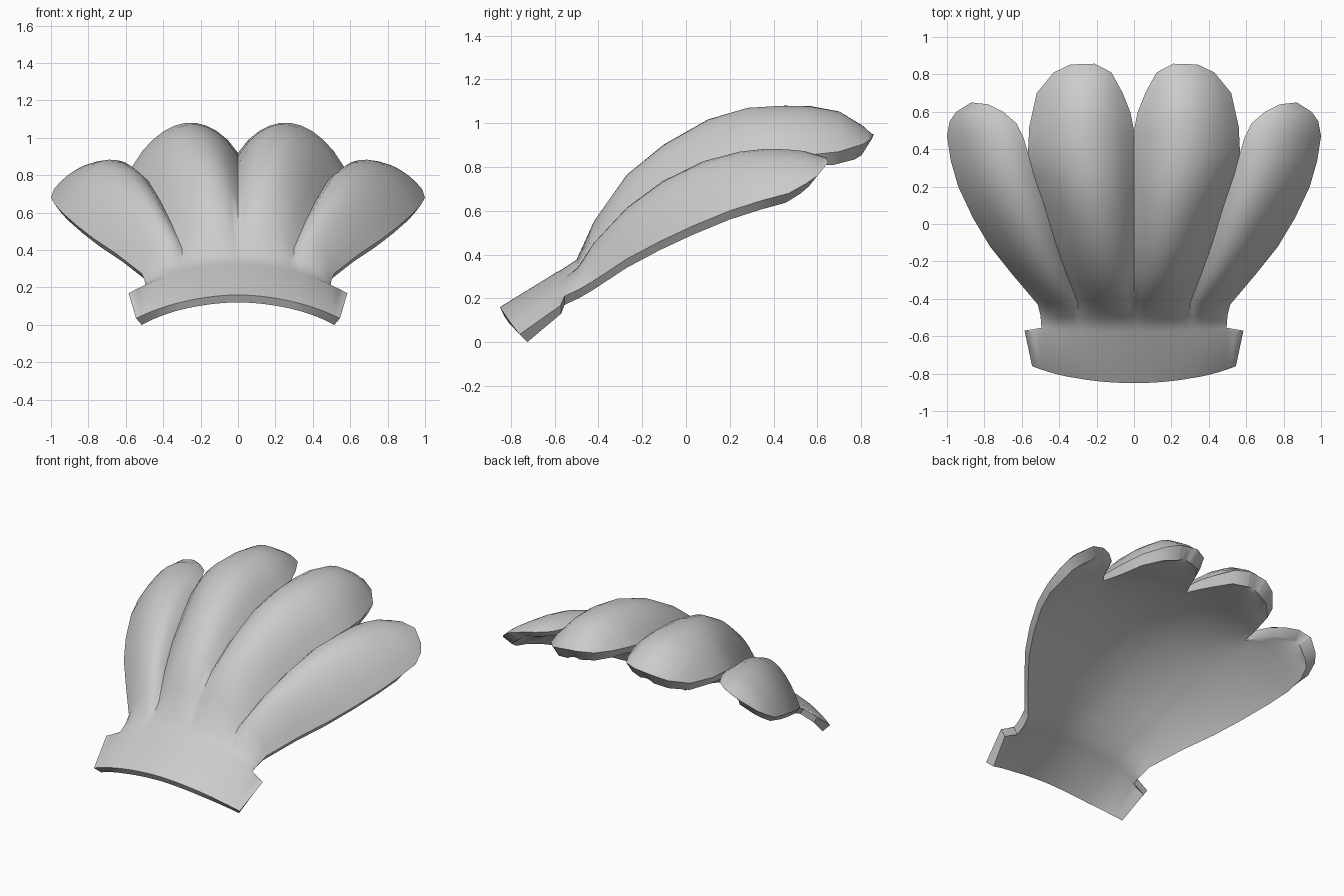
import bpy, bmesh
from mathutils import Vector as V

if "Cube" in bpy.data.objects:
    bpy.data.objects.remove(bpy.data.objects["Cube"])

N = 10  # columns across each finger

# Edge points (x, y, z): centre line, crease between fingers, outer side
center = [(0, -.85, .16), (0, -.59, .32), (0, -.57, .33), (0, -.5, .375), (0, -.42, .51),
          (0, -.27, .66), (0, -.1, .77), (0, .1, .86), (0, .3, .9), (0, .5, .92)]
crease = [(.3, -.825, .122), (.33, -.585, .276), (.32, -.565, .285), (.3, -.5, .335), (.3, -.42, .41),
          (.36, -.27, .55), (.42, -.1, .67), (.48, .1, .77), (.535, .26, .82), (.567, .38, .845)]
side = [(.545, -.76, .035), (.585, -.57, .17), (.495, -.555, .21), (.5, -.49, .24), (.515, -.43, .275),
        (.65, -.27, .38), (.77, -.12, .46), (.86, .03, .53), (.94, .2, .6), (.98, .34, .645)]
# Rounded finger tips: left and right edge points
tip_in = ([(.02, .6, .93), (.06, .7, .935), (.12, .81, .945), (.21, .857, .95)],
          [(.56, .52, .85), (.52, .7, .87), (.43, .81, .905), (.34, .853, .935)])
tip_out = ([(.59, .46, .85), (.63, .54, .85), (.70, .6, .85), (.78, .64, .845)],
           [(1, .47, .68), (.985, .55, .725), (.95, .6, .76), (.87, .65, .82)])
# Height of the rounded back of each finger, row by row
bulge_in = [.009, .012, .012, .015, .085, .155, .18, .2, .21, .197, .187, .15, .06, 0]
bulge_out = [.008, .01, .01, .025, .095, .135, .15, .15, .135, .115, .095, .07, .035, 0]
# Extra palm depth where the underside runs straighter than the back
deep_center = {4: .06, 5: .08, 6: .06, 7: .035, 8: .01}
deep_crease = {4: .025, 5: .035, 6: .035, 7: .025, 8: .015}


def column(u, row, outer):
    # keep the columns straight where the cuff sticks out past the hand
    if outer and row == 1:
        return u * .8125 if u < .81 else .65 + (u - .8) * 1.75
    if outer and row == 2:
        return u * 1.2 if u < .81 else .96 + (u - .8) * .2
    return u


def finger(bm, left, right, bulge, outer, sgn):
    rows = len(left)
    top, bot = [], []
    for i in range(rows):
        a, b = V(left[i]), V(right[i])
        tip = max(0, i - 9) / 4
        da = (deep_crease if outer else deep_center).get(i, 0)
        db = 0 if outer else deep_crease.get(i, 0)
        trow, brow = [], []
        for j in range(N + 1):
            u = j / N
            p = a.lerp(b, column(u, i, outer))
            arch = (4 * u * (1 - u)) ** .9
            if i == 0:
                p.y -= (.008 if outer else .007) * arch
            q = p + V((0, 0, bulge[i] * arch))
            # underside: a thin, inset copy without the full bulge
            drop = .04 + (.01 if outer else .04) * tip + da * (1 - u) + db * u
            sag = bulge[i] if i < 3 else max(.012, .1 * bulge[i])
            d = V((0, .02 if i == 0 else -.05 * tip, -drop + sag * arch))
            if i > 9:
                d.x += .02 * (1 - 2 * u)
            if outer:
                d.x -= .03 * u
                if i == 0:
                    d.y += .015 * u
                    d.z += .005 * u
            r = p + d
            trow.append(bm.verts.new((sgn * q.x, q.y, q.z)))
            brow.append(bm.verts.new((sgn * r.x, r.y, r.z)))
        top.append(trow)
        bot.append(brow)
    for g in (top, bot):
        for i in range(rows - 1):
            for j in range(N):
                bm.faces.new((g[i][j], g[i][j + 1], g[i + 1][j + 1], g[i + 1][j]))
    # rim walls: cuff opening, finger tip, then the free side edges
    for i in (0, rows - 1):
        for j in range(N):
            bm.faces.new((top[i][j], top[i][j + 1], bot[i][j + 1], bot[i][j]))
    for j, start in ((0, 9), (N, 0 if outer else 9)):
        for i in range(start, rows - 1):
            bm.faces.new((top[i][j], top[i + 1][j], bot[i + 1][j], bot[i][j]))


bm = bmesh.new()
for s in (1, -1):
    finger(bm, center + tip_in[0], crease + tip_in[1], bulge_in, False, s)
    finger(bm, crease + tip_out[0], side + tip_out[1], bulge_out, True, s)
bmesh.ops.remove_doubles(bm, verts=bm.verts, dist=.0008)
bmesh.ops.recalc_face_normals(bm, faces=bm.faces)
me = bpy.data.meshes.new("four_finger_glove")
bm.to_mesh(me)
bm.free()
ob = bpy.data.objects.new("four_finger_glove", me)
bpy.context.collection.objects.link(ob)
bpy.context.view_layer.objects.active = ob
ob.select_set(True)
bpy.ops.object.shade_smooth_by_angle(angle=0.75)
